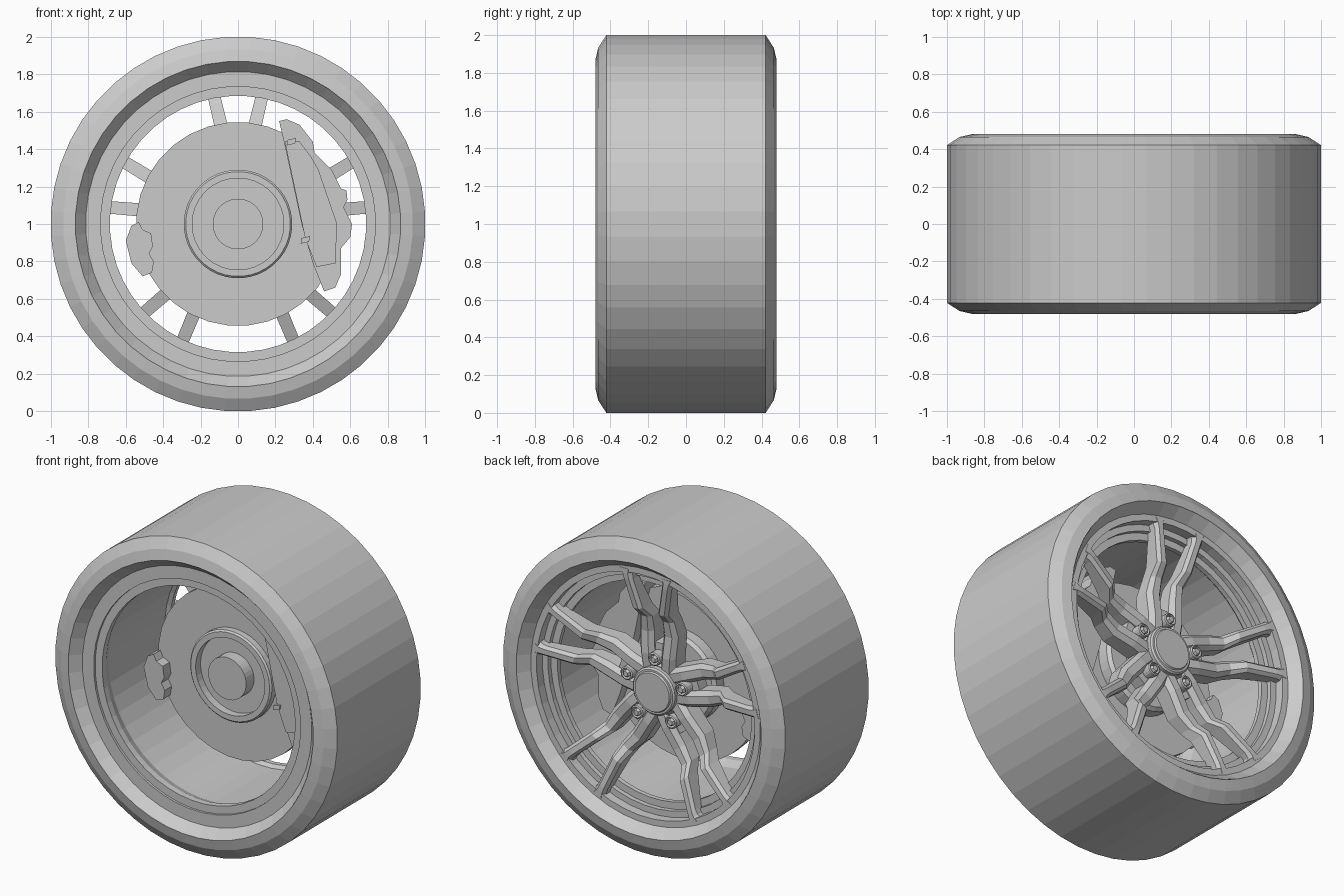
import bpy, bmesh, math
from mathutils import Matrix, Vector

cube = bpy.data.objects.get("Cube")
if cube:
    bpy.data.objects.remove(cube, do_unlink=True)

grey = bpy.data.materials.new("plain_grey")
grey.use_nodes = True
grey.diffuse_color = (0.6, 0.6, 0.6, 1)
grey.node_tree.nodes["Principled BSDF"].inputs["Base Color"].default_value = (0.6, 0.6, 0.6, 1)

AXLE = Vector((0, 0, 1))


def finish(name, bm):
    """Turn a bmesh built around the axle into a flat-shaded object."""
    bmesh.ops.remove_doubles(bm, verts=bm.verts, dist=0.0001)
    bmesh.ops.recalc_face_normals(bm, faces=bm.faces)
    mesh = bpy.data.meshes.new(name)
    bm.to_mesh(mesh)
    bm.free()
    mesh.materials.append(grey)
    obj = bpy.data.objects.new(name, mesh)
    obj.location = AXLE
    bpy.context.collection.objects.link(obj)
    return obj


def loft(bm, rings, cyclic=False):
    """Bridge equal closed loops of points; cap the ends unless cyclic."""
    loops = [[bm.verts.new(p) for p in ring] for ring in rings]
    n = len(loops[0])
    pairs = list(zip(loops, loops[1:]))
    if cyclic:
        pairs.append((loops[-1], loops[0]))
    else:
        bm.faces.new(loops[0])
        bm.faces.new(loops[-1])
    for a, b in pairs:
        for i in range(n):
            j = (i + 1) % n
            bm.faces.new((a[i], a[j], b[j], b[i]))


def lathe(name, profile, sides=48, cyclic=False, centre=(0, 0)):
    """Spin (radius, y) points around the y axis."""
    bm = bmesh.new()
    angles = [(i + 0.5) * math.tau / sides for i in range(sides)]
    loft(bm, [[(centre[0] + r * math.cos(a), y, centre[1] + r * math.sin(a))
               for a in angles] for r, y in profile], cyclic)
    return finish(name, bm)


def prism(name, outline, y0, y1):
    """Extrude an (x, z) outline along y."""
    bm = bmesh.new()
    loft(bm, [[(x, y, z - AXLE.z) for x, z in outline] for y in (y0, y1)])
    return finish(name, bm)


# Tyre and rim
lathe("tyre", [(0.87, -0.48), (0.935, -0.465), (1.002, -0.422), (1.002, 0.422),
               (0.935, 0.465), (0.87, 0.48), (0.84, 0.4), (0.84, -0.4)], cyclic=True)
lathe("rim_barrel", [(0.868, -0.477), (0.815, -0.415), (0.735, -0.415), (0.735, -0.4),
                     (0.685, -0.4), (0.685, -0.36), (0.71, -0.3), (0.71, 0.27),
                     (0.69, 0.29), (0.69, 0.32), (0.735, 0.32), (0.735, 0.35),
                     (0.775, 0.35), (0.775, 0.41), (0.815, 0.41), (0.868, 0.477),
                     (0.845, 0.41), (0.845, -0.41)], cyclic=True)

# Five pairs of kinked spokes: distance out, sideways offset, half width, back y, front y
STATIONS = [(0.1, 0.06, 0.055, 0.18, 0.3), (0.22, 0.075, 0.05, 0.18, 0.31),
            (0.36, 0.085, 0.05, 0.18, 0.3), (0.46, 0.078, 0.042, 0.21, 0.315),
            (0.53, 0.092, 0.036, 0.26, 0.38), (0.72, 0.137, 0.034, 0.33, 0.41),
            (0.755, 0.145, 0.038, 0.34, 0.412), (0.785, 0.15, 0.058, 0.35, 0.412)]


def section(out, off, w, back, front):
    ridge, shoulder = w * 0.5, front - w * 0.6
    return [(off + dx, y, out) for dx, y in
            [(-w, back), (w, back), (w, shoulder), (ridge, front),
             (-ridge, front), (-w, shoulder)]]


for k in range(5):
    turn = Matrix.Rotation(k * math.tau / 5, 4, "Y")
    for side, label in ((1, "a"), (-1, "b")):
        bm = bmesh.new()
        loft(bm, [section(*s) for s in STATIONS])
        bm.transform(turn @ Matrix.Scale(side, 4, (1, 0, 0)))
        finish(f"spoke_{k + 1}_{label}", bm)

    # Web under the nut, joining the pair of spokes
    bm = bmesh.new()
    loft(bm, [[(-w, 0.19, d), (w, 0.19, d), (w, 0.27, d), (-w, 0.27, d)]
              for d, w in ((0.08, 0.07), (0.29, 0.08))])
    bm.transform(turn)
    finish(f"spoke_web_{k + 1}", bm)

    # Wheel nut in a raised collar
    spot = turn @ Vector((0, 0, 0.205))
    spot = (spot.x, spot.z)
    lathe(f"nut_collar_{k + 1}", [(0.042, 0.25), (0.042, 0.325), (0.034, 0.33),
                                  (0.03, 0.3), (0.03, 0.25)], 16, True, spot)
    lathe(f"wheel_nut_{k + 1}", [(0.025, 0.25), (0.025, 0.325), (0.018, 0.335)],
          6, False, spot)

# Wheel centre and cap
lathe("wheel_centre", [(0.17, 0.17), (0.17, 0.28), (0.155, 0.295)], 40)
lathe("centre_cap", [(0.15, 0.28), (0.15, 0.325), (0.14, 0.335), (0.128, 0.335),
                     (0.122, 0.345)], 40)

# Brake disc with stepped hat, and the axle hub
lathe("brake_disc", [(0.545, -0.03), (0.545, 0.03)], 32)
lathe("disc_hat_ring", [(0.29, -0.03), (0.29, -0.07), (0.28, -0.08), (0.245, -0.08),
                        (0.245, -0.03)], 40, True)
lathe("inner_hub", [(0.135, -0.11), (0.135, 0.0)], 32)
lathe("disc_hat", [(0.29, 0.02), (0.29, 0.1), (0.27, 0.12)], 40)
lathe("axle_hub", [(0.16, 0.1), (0.16, 0.2)], 32)

# Main brake caliper with raised face and guide pins
prism("caliper_body", [(0.22, 1.55), (0.26, 1.56), (0.33, 1.53), (0.4, 1.44), (0.41, 1.38),
                       (0.5, 1.29), (0.55, 1.19), (0.58, 1.18), (0.585, 1.13), (0.565, 1.09),
                       (0.61, 1.0), (0.6, 0.93), (0.55, 0.87), (0.55, 0.73), (0.52, 0.66),
                       (0.46, 0.64), (0.4, 0.79), (0.34, 1.0), (0.25, 1.42)], -0.09, 0.1)
prism("caliper_face", [(0.25, 1.44), (0.33, 1.44), (0.39, 1.36), (0.43, 1.29), (0.53, 1.0),
                       (0.52, 0.79), (0.42, 0.77), (0.36, 0.92)], -0.115, -0.08)
for label, x, z in (("upper", 0.285, 1.44), ("lower", 0.36, 0.915)):
    prism(f"caliper_pin_{label}", [(x - 0.025, z - 0.02), (x + 0.02, z - 0.01),
                                   (x + 0.025, z + 0.02), (x - 0.02, z + 0.01)], -0.125, -0.07)

# Small parking brake caliper
prism("small_caliper", [(-0.57, 0.99), (-0.53, 1.01), (-0.51, 0.97), (-0.465, 0.95),
                        (-0.455, 0.88), (-0.475, 0.84), (-0.45, 0.8), (-0.46, 0.74),
                        (-0.51, 0.72), (-0.57, 0.79), (-0.6, 0.91)], -0.1, 0.08)
